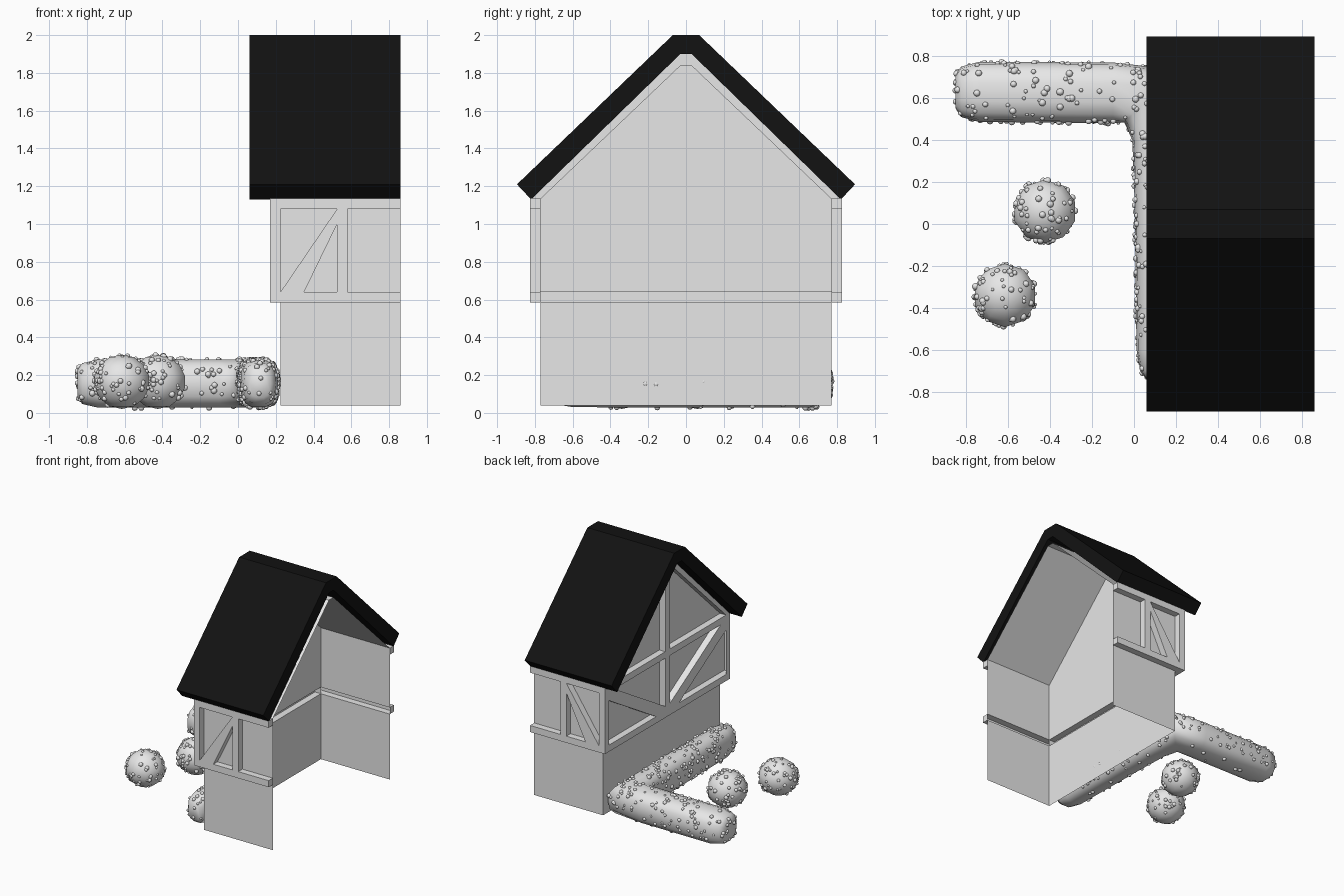
import bpy, bmesh, math, random
from mathutils import Vector, Matrix

random.seed(4)
cube = bpy.data.objects.get("Cube")
if cube:
    bpy.data.objects.remove(cube, do_unlink=True)


def material(name, value):
    m = bpy.data.materials.new(name)
    m.use_nodes = True
    colour = (value, value, value, 1)
    m.diffuse_color = colour
    m.node_tree.nodes["Principled BSDF"].inputs["Base Color"].default_value = colour
    return m


GREY = material("light_grey", 0.8)
BLACK = material("roof_black", 0.006)


def finish(name, bm, mat, smooth=False, recalc=True):
    if recalc:
        bmesh.ops.recalc_face_normals(bm, faces=bm.faces)
    for f in bm.faces:
        f.smooth = smooth
    mesh = bpy.data.meshes.new(name)
    bm.to_mesh(mesh)
    bm.free()
    mesh.materials.append(mat)
    ob = bpy.data.objects.new(name, mesh)
    bpy.context.collection.objects.link(ob)
    return ob


def sheet(name, faces):
    """Thin surfaces, each a list of corners."""
    bm = bmesh.new()
    for pts in faces:
        bm.faces.new([bm.verts.new(p) for p in pts])
    bmesh.ops.remove_doubles(bm, verts=bm.verts, dist=0.0005)
    return finish(name, bm, GREY)


def prisms(name, polys, place, inner, outer, mat=GREY, closed=False):
    """Extrude flat outlines from inner to outer; hollow at the back unless closed."""
    bm = bmesh.new()
    for poly in polys:
        a = [bm.verts.new(place(u, v, inner)) for u, v in poly]
        b = [bm.verts.new(place(u, v, outer)) for u, v in poly]
        bm.faces.new(b)
        if closed:
            bm.faces.new(a[::-1])
        for i in range(len(poly)):
            j = (i + 1) % len(poly)
            bm.faces.new((a[i], a[j], b[j], b[i]))
    return finish(name, bm, mat)


def rect(u0, u1, v0, v1):
    return [(u0, v0), (u1, v0), (u1, v1), (u0, v1)]


def mirrored(poly):
    return [(-u, v) for u, v in poly]


# Main levels and planes of the house
XW, XO, XE = 0.225, 0.17, 0.86        # gable wall, timber face, open end
YW, YO = 0.77, 0.825                  # side wall, timber face
Z0, ZB, ZP, ZT, ZE = 0.04, 0.585, 0.64, 1.08, 1.135
RY, RZ = 0.03, 1.84                   # ridge of the inner shell

# Lower walls
sheet("lower_walls",
      [[(XW, s * YW, Z0), (XE, s * YW, Z0), (XE, s * YW, ZB), (XW, s * YW, ZB)] for s in (-1, 1)]
      + [[(XW, -YW, Z0), (XW, YW, Z0), (XW, YW, ZB), (XW, -YW, ZB)]])

# Upper wall panels and gable panel
sheet("upper_walls",
      [[(XW, s * YW, ZP), (XE, s * YW, ZP), (XE, s * YW, ZE), (XW, s * YW, ZE)] for s in (-1, 1)]
      + [[(XW, -YW, ZP), (XW, YW, ZP), (XW, YW, ZE), (XW, RY, RZ), (XW, -RY, RZ), (XW, -YW, ZE)]])

# Ceiling under the roof
sheet("ceiling",
      [[(XW, s * YW, ZE), (XE, s * YW, ZE), (XE, s * RY, RZ), (XW, s * RY, RZ)] for s in (-1, 1)]
      + [[(XW, -RY, RZ), (XE, -RY, RZ), (XE, RY, RZ), (XW, RY, RZ)]])

# Timber frames of the front and back walls
side_timbers = [
    rect(XO, XE, ZB, ZP), rect(XO, XE, ZT, ZE),
    rect(XO, XW, ZP, ZT), rect(0.525, 0.58, ZP, ZT),
    [(XW, ZP), (0.35, ZP), (0.525, 1.0), (0.525, ZT)],
]
for name, s in (("front_timbers", -1), ("back_timbers", 1)):
    prisms(name, side_timbers, lambda u, v, d, s=s: (u, s * d, v), YW, YO)

# Timber frame of the gable
brace = [(YW, ZT), (YW, 1.01), (0.15, ZP), (RY, ZP), (RY, 0.68), (0.7, ZT)]
rafter = [(YO, ZE), (YW, ZE), (RY, RZ), (RY, 1.9)]
gable_timbers = [rect(-YW, YW, ZB, ZP), rect(-YW, YW, ZT, ZE), rect(-RY, RY, ZP, 1.9),
                 brace, mirrored(brace), rafter, mirrored(rafter)]
prisms("gable_timbers", gable_timbers, lambda u, v, d: (d, u, v), XW, XO)

# Roof
half = [(0.07, 2.0), (0.895, 1.21), (0.82, 1.13), (RY, 1.9)]
prisms("roof", [half + mirrored(half)[::-1]], lambda u, v, d: (d, u, v), 0.06, XE,
       BLACK, closed=True)


def berries(name, bm, count):
    """Scatter small balls over a foliage surface, few of them underneath."""
    src = bm.copy()
    bmesh.ops.recalc_face_normals(src, faces=src.faces)
    bmesh.ops.triangulate(src, faces=src.faces)
    src.normal_update()
    tris = list(src.faces)
    weights = [f.calc_area() * (0.12 if f.normal.z < -0.6 else 1) for f in tris]
    out = bmesh.new()
    for f in random.choices(tris, weights, k=count):
        a, b, c = [v.co for v in f.verts]
        r, t = math.sqrt(random.random()), random.random()
        p = a * (1 - r) + b * r * (1 - t) + c * r * t
        size = random.uniform(0.008, 0.017)
        p.z = max(p.z, size)
        bmesh.ops.create_icosphere(out, subdivisions=2, radius=size,
                                   matrix=Matrix.Translation(p))
    src.free()
    finish(name, out, GREY, smooth=True, recalc=False)


# Round bushes
for i, (x, y) in enumerate([(-0.425, 0.06), (-0.615, -0.34)], 1):
    bm = bmesh.new()
    bmesh.ops.create_uvsphere(bm, u_segments=10, v_segments=7, radius=0.155)
    for v in bm.verts:
        v.co = Vector((x, y, 0.165)) + Vector((v.co.x, v.co.y, v.co.z * 0.93))
    berries(f"bush_{i}_berries", bm, 95)
    finish(f"bush_{i}", bm, GREY, smooth=True)

# L-shaped hedge: x, y, angle of the width axis, half width, half height
rings = [
    (-0.85, 0.63, 90, 0.08, 0.075), (-0.825, 0.63, 90, 0.12, 0.11),
    (-0.74, 0.63, 90, 0.143, 0.13), (-0.1, 0.625, 90, 0.145, 0.13),
    (0.08, 0.61, 45, 0.178, 0.13), (0.1, 0.4, 0, 0.108, 0.13),
    (0.108, 0.1, 0, 0.105, 0.13), (0.112, -0.6, 0, 0.1, 0.127),
    (0.115, -0.7, 0, 0.085, 0.11), (0.117, -0.745, 0, 0.055, 0.075),
]
SIDES = 14


def soft(c):
    return math.copysign(abs(c) ** 0.75, c)


bm = bmesh.new()
loops = []
for x, y, ang, w, h in rings:
    axis = Vector((math.cos(math.radians(ang)), math.sin(math.radians(ang)), 0))
    loop = []
    for k in range(SIDES):
        t = 2 * math.pi * k / SIDES
        loop.append(bm.verts.new(Vector((x, y, 0.155 + h * soft(math.sin(t))))
                                 + axis * w * soft(math.cos(t))))
    loops.append(loop)
for a, b in zip(loops, loops[1:]):
    for k in range(SIDES):
        n = (k + 1) % SIDES
        bm.faces.new((a[k], a[n], b[n], b[k]))
bm.faces.new(loops[0])
bm.faces.new(loops[-1])
berries("hedge_berries", bm, 420)
finish("hedge", bm, GREY, smooth=True)
